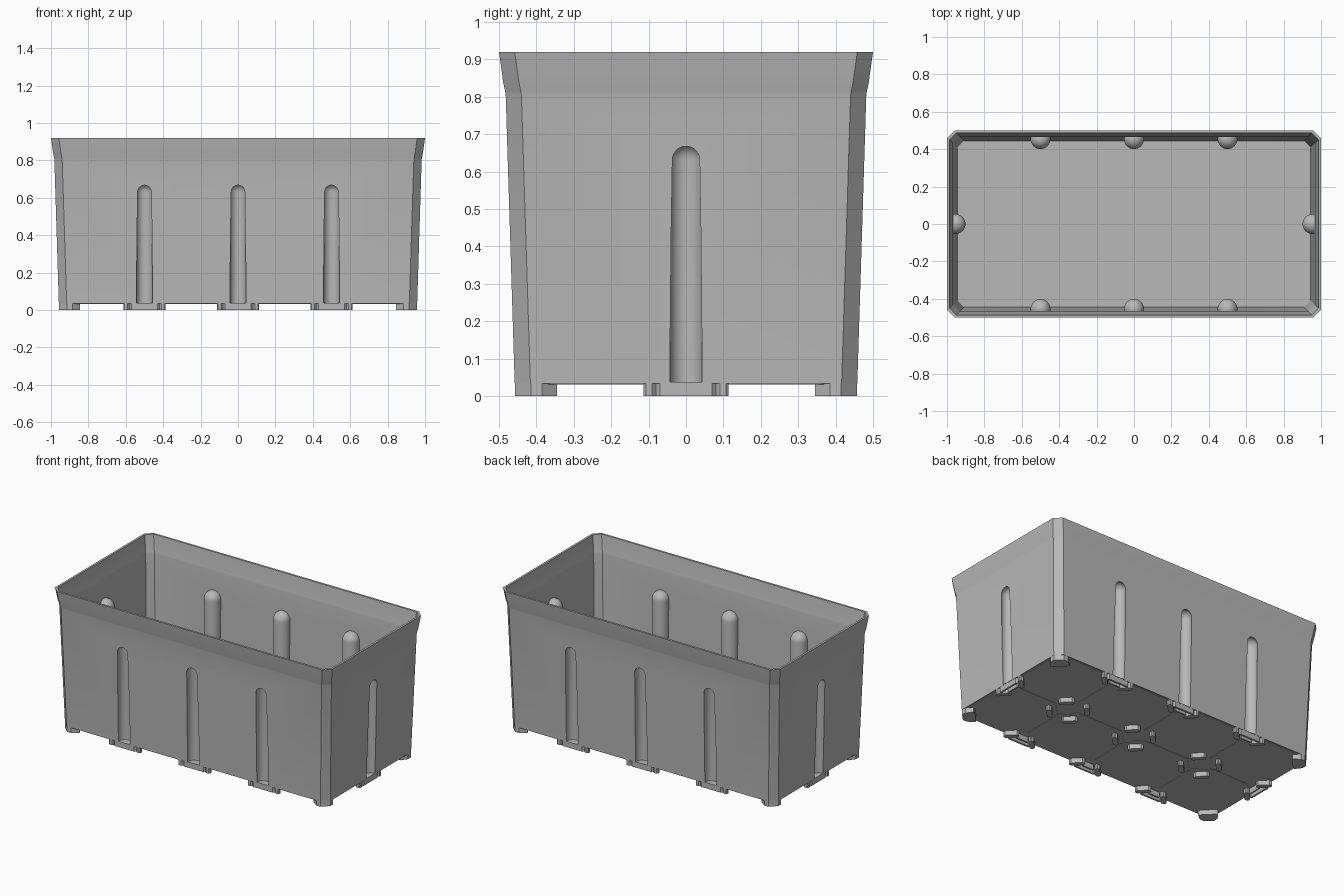
import bpy, bmesh, math
from mathutils import Matrix, Vector

cube = bpy.data.objects.get("Cube")
if cube:
    bpy.data.objects.remove(cube, do_unlink=True)

# Single grey plastic
grey = bpy.data.materials.new("grey_plastic")
grey.use_nodes = True
COLOR = (0.48, 0.48, 0.48, 1)
grey.diffuse_color = COLOR
grey.node_tree.nodes["Principled BSDF"].inputs["Base Color"].default_value = COLOR

FLOOR = 0.034          # underside of the floor
WALL = 0.013
GROOVE_R, GROOVE_TOP = 0.043, 0.632
BASE_X, BASE_Y = 0.957, 0.457


def loft(bm, rings):
    """Skin a stack of equal-length rings and cap both ends."""
    loops = [[bm.verts.new(p) for p in ring] for ring in rings]
    n = len(loops[0])
    for a, b in zip(loops, loops[1:]):
        for i in range(n):
            j = (i + 1) % n
            bm.faces.new((a[i], a[j], b[j], b[i]))
    bm.faces.new(loops[0][::-1])
    bm.faces.new(loops[-1])


def finish(name, bm):
    bmesh.ops.recalc_face_normals(bm, faces=bm.faces)
    mesh = bpy.data.meshes.new(name)
    bm.to_mesh(mesh)
    bm.free()
    mesh.materials.append(grey)
    ob = bpy.data.objects.new(name, mesh)
    bpy.context.collection.objects.link(ob)
    return ob


def octagon(hx, hy, c, z, cx=0, cy=0):
    """Rectangle with cut corners."""
    return [Vector((cx + x, cy + y, z)) for x, y in (
        (hx - c, -hy), (hx, -hy + c), (hx, hy - c), (hx - c, hy),
        (c - hx, hy), (-hx, hy - c), (-hx, c - hy), (c - hx, -hy))]


def prism(bm, outline, z0, z1, matrix):
    loft(bm, [[matrix @ Vector((x, y, z)) for x, y in outline] for z in (z0, z1)])


def capsule(bm, x, y, r, z0):
    """Upright round bar with a domed top."""
    levels = [(z0, r)]
    levels += [(GROOVE_TOP + r * math.sin(a), r * math.cos(a))
               for a in (math.radians(d) for d in range(0, 90, 11))]
    loft(bm, [[(x + rr * math.cos(t), y + rr * math.sin(t), z)
               for t in (math.tau * i / 32 for i in range(32))] for z, rr in levels])


def boolean(target, cutter):
    mod = target.modifiers.new("cut", "BOOLEAN")
    mod.operation, mod.solver, mod.object = "DIFFERENCE", "EXACT", cutter
    bpy.context.view_layer.update()
    graph = bpy.context.evaluated_depsgraph_get()
    mesh = bpy.data.meshes.new_from_object(target.evaluated_get(graph))
    target.modifiers.clear()
    target.data = mesh
    bpy.data.objects.remove(cutter, do_unlink=True)


# Wall profile: height and how far it flares beyond the base
FLARE = [(FLOOR, 0.001), (0.805, 0.025), (0.815, 0.0265), (0.835, 0.031), (0.92, 0.043)]


def tub(name, inset, z_low, z_extra):
    bm = bmesh.new()
    rings = []
    for i, (z, f) in enumerate(FLARE):
        z = z_low if i == 0 else z
        z += z_extra if i == len(FLARE) - 1 else 0
        rings.append(octagon(BASE_X + f - inset, BASE_Y + f - inset,
                             0.042 - inset * 0.4, z))
    loft(bm, rings)
    return finish(name, bm)


def grooves(name, r, z0):
    bm = bmesh.new()
    for s in (-1, 1):
        for x in (-0.5, 0, 0.5):
            capsule(bm, x, s * 0.454, r, z0)
        capsule(bm, s * 0.954, 0, r, z0)
    return finish(name, bm)


# Tub: flared shell, with grooves outside that show as ribs inside
body = tub("planter_body", 0, FLOOR, 0)
cavity = tub("cavity_cutter", WALL, 0.05, 0.002)
boolean(cavity, grooves("rib_cutter", GROOVE_R + 0.01, 0.0))
boolean(body, cavity)
boolean(body, grooves("groove_cutter", GROOVE_R, FLOOR + 0.004))

# Floor tiles on the underside, parted by narrow seams
bm = bmesh.new()
for ix in range(4):
    for iy in range(2):
        x0, y0 = -1 + ix * 0.5, -0.5 + iy * 0.5
        xa, xb = max(x0 + 0.004, 0.008 - BASE_X), min(x0 + 0.496, BASE_X - 0.008)
        ya, yb = max(y0 + 0.004, 0.008 - BASE_Y), min(y0 + 0.496, BASE_Y - 0.008)
        hx, hy = (xb - xa) / 2, (yb - ya) / 2
        loft(bm, [octagon(hx, hy, 0.085, z, (xa + xb) / 2, (ya + yb) / 2)
                  for z in (FLOOR - 0.003, FLOOR + 0.004)])
finish("floor_tiles", bm)

# Small feet set diagonally around every tile junction
bm = bmesh.new()
pad = [(p.x, p.y) for p in octagon(0.016, 0.046, 0.012, 0)]
for x in (-1, -0.5, 0, 0.5, 1):
    for y in (-0.5, 0, 0.5):
        if abs(x) == 1 and abs(y) == 0.5:
            continue
        for k in range(4):
            turn = math.pi / 4 + k * math.pi / 2
            m = (Matrix.Translation((x, y, 0)) @ Matrix.Rotation(turn, 4, "Z")
                 @ Matrix.Translation((0.11, 0, 0)))
            if abs(m.translation.x) < BASE_X and abs(m.translation.y) < BASE_Y:
                prism(bm, pad, 0, FLOOR + 0.004, m)
finish("tile_feet", bm)

# Corner feet that carry on the cut corners of the tub
bm = bmesh.new()
corner = [(0, 0.042), (0.042, 0), (0.072, 0), (0.112, 0.03),
          (0.105, 0.045), (0.045, 0.105), (0.03, 0.112), (0, 0.072)]
for sx in (-1, 1):
    for sy in (-1, 1):
        m = (Matrix.Translation((sx * BASE_X, sy * BASE_Y, 0))
             @ Matrix.Diagonal((-sx, -sy, 1, 1)))
        prism(bm, corner, 0, FLOOR + 0.004, m)
finish("corner_feet", bm)

# Clip blades below each groove: a bent lip and a straight blade behind it
bm = bmesh.new()
spots = [(x, s * BASE_Y, 0 if s < 0 else math.pi) for x in (-0.5, 0, 0.5) for s in (-1, 1)]
spots += [(s * BASE_X, 0, s * math.pi / 2) for s in (-1, 1)]
for x, y, turn in spots:
    m = Matrix.Translation((x, y, 0)) @ Matrix.Rotation(turn, 4, "Z")
    prism(bm, [(-0.07, 0), (0.07, 0), (0.07, 0.012), (-0.07, 0.012)], 0, FLOOR + 0.003, m)
    prism(bm, [(-0.04, 0.035), (0.04, 0.035), (0.04, 0.045), (-0.04, 0.045)],
          0, FLOOR + 0.003, m)
    for s in (-1, 1):
        prism(bm, [(s * 0.07, 0), (s * 0.086, 0.015), (s * 0.086, 0.027), (s * 0.07, 0.012)],
              0, FLOOR + 0.003, m)
finish("clip_blades", bm)

# Smooth shading with crisp edges on the tub
bpy.ops.object.select_all(action="DESELECT")
body.select_set(True)
bpy.context.view_layer.objects.active = body
bpy.ops.object.shade_smooth_by_angle(angle=math.radians(25))
